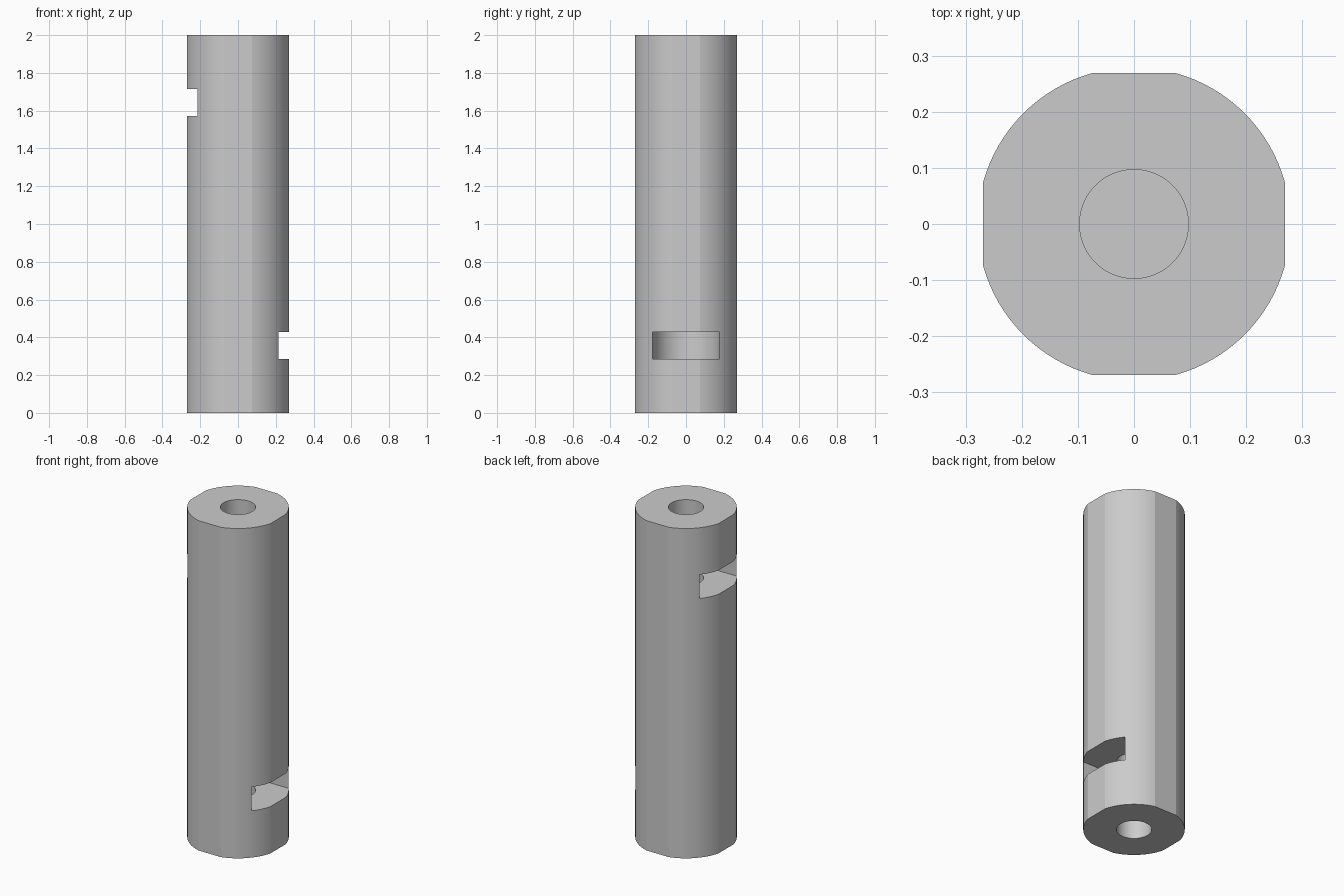
import bpy, bmesh, math

if "Cube" in bpy.data.objects:
    bpy.data.objects.remove(bpy.data.objects["Cube"])

R, FLAT = 0.279, 0.269          # body radius and distance to the four flats
BORE_R, BORE_DEPTH = 0.097, 0.6  # blind bore in each end
POCKET_R, POCKET_LOW, POCKET_HIGH = 0.178, 0.284, 0.429

grey = bpy.data.materials.new("grey")
grey.diffuse_color = (0.6, 0.6, 0.6, 1)
grey.use_nodes = True
grey.node_tree.nodes["Principled BSDF"].inputs["Base Color"].default_value = grey.diffuse_color


def prism(name, outline, z0, z1):
    """Extrude a closed outline from z0 to z1."""
    bm = bmesh.new()
    face = bm.faces.new([bm.verts.new((x, y, z0)) for x, y in outline])
    top = bmesh.ops.extrude_face_region(bm, geom=[face])["geom"]
    bmesh.ops.translate(bm, vec=(0, 0, z1 - z0),
                        verts=[v for v in top if isinstance(v, bmesh.types.BMVert)])
    bmesh.ops.recalc_face_normals(bm, faces=bm.faces)
    mesh = bpy.data.meshes.new(name)
    bm.to_mesh(mesh)
    bm.free()
    mesh.materials.append(grey)
    obj = bpy.data.objects.new(name, mesh)
    bpy.context.collection.objects.link(obj)
    return obj


def arc(radius, start, end, steps):
    return [(radius * math.cos(start + (end - start) * i / steps),
             radius * math.sin(start + (end - start) * i / steps))
            for i in range(steps + 1)]


# Body: a round bar with four narrow flats
corner = math.acos(FLAT / R)
outline = []
for k in range(4):
    quarter = k * math.pi / 2
    outline += arc(R, quarter + corner, quarter + math.pi / 2 - corner, 16)
body = prism("rod_body", outline, 0, 2)

# Cutters: an end bore and a round-backed side pocket at each end
bore = arc(BORE_R, 0, 2 * math.pi, 48)[:-1]
slot = arc(POCKET_R, math.pi / 2, 3 * math.pi / 2, 32) + [(0.4, -POCKET_R), (0.4, POCKET_R)]
cutters = [
    prism("bottom_bore_cutter", bore, -0.1, BORE_DEPTH),
    prism("top_bore_cutter", bore, 2 - BORE_DEPTH, 2.1),
    prism("bottom_pocket_cutter", slot, POCKET_LOW, POCKET_HIGH),
    prism("top_pocket_cutter", [(-x, -y) for x, y in slot], 2 - POCKET_HIGH, 2 - POCKET_LOW),
]
bpy.context.view_layer.objects.active = body
body.select_set(True)
for cutter in cutters:
    mod = body.modifiers.new(cutter.name, 'BOOLEAN')
    mod.operation = 'DIFFERENCE'
    mod.solver = 'EXACT'
    mod.object = cutter
    bpy.ops.object.modifier_apply(modifier=mod.name)
    bpy.data.objects.remove(cutter)

# Smooth curved walls, crisp edges at flats and cuts
bpy.ops.object.shade_smooth_by_angle(angle=math.radians(12))
